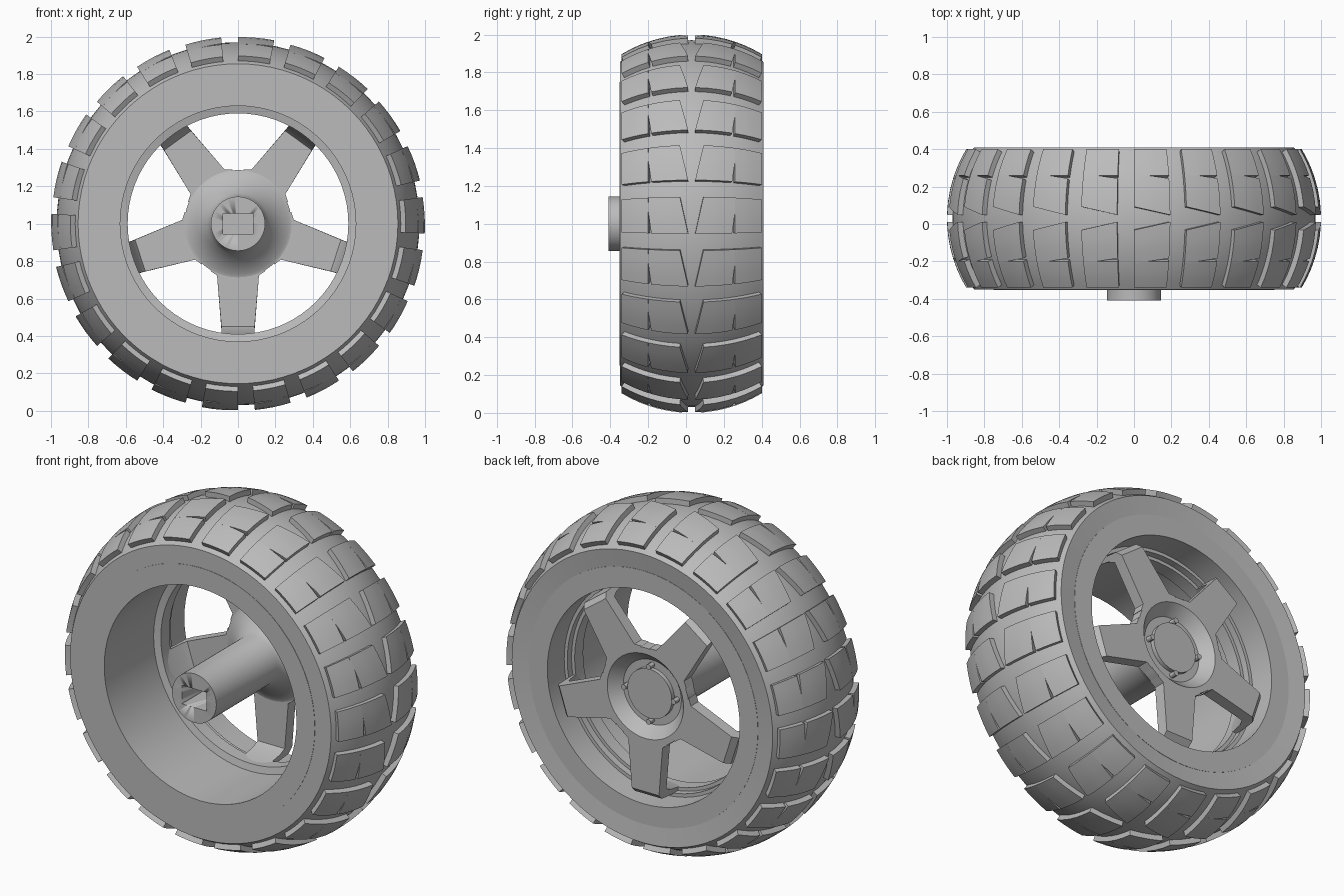
import bpy, bmesh
from math import sin, cos, asin, pi, radians, tau
from mathutils import Matrix, Vector

cube = bpy.data.objects.get("Cube")
if cube:
    bpy.data.objects.remove(cube, do_unlink=True)

grey = bpy.data.materials.new("plain grey")
grey.use_nodes = True
grey.diffuse_color = (0.5, 0.5, 0.5, 1)
grey.node_tree.nodes["Principled BSDF"].inputs["Base Color"].default_value = (0.5, 0.5, 0.5, 1)

MID_Y = 0.03        # middle plane of the tyre
CROWN_R = 0.685     # radius of the rounded tread section
CROWN_C = 0.285     # wheel radius at the centre of that section
BLOCKS = 22


def polar(r, angle, y):
    """Point around the axle."""
    return Vector((r * cos(angle), y, 1 + r * sin(angle)))


def crown(y, offset=0.0):
    """Radius and y on the rounded tread, pushed outward by offset."""
    phi = asin((y - MID_Y) / CROWN_R)
    return CROWN_C + (CROWN_R + offset) * cos(phi), MID_Y + (CROWN_R + offset) * sin(phi)


def finish(name, bm, angle=30):
    bmesh.ops.remove_doubles(bm, verts=bm.verts, dist=1e-5)
    bmesh.ops.recalc_face_normals(bm, faces=bm.faces)
    mesh = bpy.data.meshes.new(name)
    bm.to_mesh(mesh)
    bm.free()
    mesh.materials.append(grey)
    obj = bpy.data.objects.new(name, mesh)
    bpy.context.collection.objects.link(obj)
    bpy.ops.object.select_all(action="DESELECT")
    obj.select_set(True)
    bpy.context.view_layer.objects.active = obj
    bpy.ops.object.shade_smooth_by_angle(angle=radians(angle))
    return obj


def lathe(name, profile, segments, closed=True):
    """Turn a (radius, y) profile around the axle."""
    bm = bmesh.new()
    verts = [bm.verts.new((r, y, 1)) for r, y in profile]
    pairs = list(zip(verts, verts[1:] + verts[:1]))
    edges = [bm.edges.new(p) for p in (pairs if closed else pairs[:-1])]
    bmesh.ops.spin(bm, geom=verts + edges, cent=(0, 0, 1), axis=(0, 1, 0),
                   angle=tau, steps=segments, use_duplicate=False)
    return finish(name, bm)


# Tyre body: rounded crown with flat side walls
arc = [crown(MID_Y - 0.38 + 0.76 * i / 18) for i in range(19)]
lathe("tyre", [(0.74, -0.35)] + arc + [(0.74, 0.395)], 88)

# Rim: barrel with an inner ledge that carries the spokes
lathe("rim", [(0.75, -0.352), (0.63, -0.352), (0.63, 0.11), (0.59, 0.12), (0.59, 0.2),
              (0.61, 0.2), (0.61, 0.24), (0.63, 0.24), (0.63, 0.398), (0.75, 0.398)], 72)


# Tread blocks: lower edge and upper edge given as y ranges
def tread_row(name, low, high):
    bm = bmesh.new()
    for i in range(BLOCKS):
        middle = radians(2.6) + tau * i / BLOCKS
        grid = bmesh.ops.create_grid(bm, x_segments=4, y_segments=3, size=1)["verts"]
        faces = list({f for v in grid for f in v.link_faces})
        raised = bmesh.ops.extrude_face_region(bm, geom=faces, use_keep_orig=True)["geom"]
        top = [g for g in raised if isinstance(g, bmesh.types.BMVert)]
        for verts, offset in ((grid, -0.012), (top, 0.03)):
            for v in verts:
                u, s = v.co.x, (v.co.y + 1) / 2
                t = (u + 1) / 2
                start = low[0] + (high[0] - low[0]) * t
                end = low[1] + (high[1] - low[1]) * t
                r, y = crown(start + (end - start) * s, offset)
                v.co = polar(r, middle + u * 0.098, y)
    finish(name, bm)


def mirrored(span):
    return (2 * MID_Y - span[1], 2 * MID_Y - span[0])


for label, low, high in (("shoulder", (-0.325, -0.19), (-0.325, -0.19)),
                         ("centre", (-0.175, 0.012), (-0.2, -0.03))):
    tread_row(f"front_{label}_blocks", low, high)
    tread_row(f"back_{label}_blocks", mirrored(low), mirrored(high))

# Hub: axle sleeve flaring into a dished centre
hub = lathe("hub", [(0, -0.41), (0.145, -0.41), (0.145, 0.16), (0.165, 0.2), (0.205, 0.25),
                    (0.27, 0.305), (0.287, 0.31), (0.287, 0.38), (0.25, 0.38),
                    (0.19, 0.315), (0.145, 0.315), (0.145, 0.34), (0, 0.34)], 48, closed=False)

# Rectangular axle socket cut into the sleeve
bm = bmesh.new()
bmesh.ops.create_cube(bm, size=1, matrix=Matrix.Translation((0, -0.3, 1)) @ Matrix.Diagonal((0.16, 0.5, 0.11, 1)))
cutter = finish("socket_cutter", bm)
cutter.hide_render = True
cut = hub.modifiers.new("socket", "BOOLEAN")
cut.operation = "DIFFERENCE"
cut.solver = "EXACT"
cut.object = cutter
bpy.context.view_layer.objects.active = hub
bpy.ops.object.modifier_apply(modifier=cut.name)
bpy.data.objects.remove(cutter, do_unlink=True)

# Spokes: (back radius, back y, front radius, front y, half width) along each arm
stations = [(0.25, 0.38, 0.25, 0.31, 0.15), (0.277, 0.38, 0.277, 0.31, 0.112),
            (0.565, 0.38, 0.55, 0.31, 0.089), (0.595, 0.35, 0.57, 0.27, 0.088),
            (0.615, 0.14, 0.592, 0.14, 0.087)]
bm = bmesh.new()
for i in range(5):
    angle = pi / 2 + pi / 5 + tau * i / 5
    along, across = Vector((cos(angle), 0, sin(angle))), Vector((-sin(angle), 0, cos(angle)))
    loops = []
    for rb, yb, rf, yf, w in stations:
        corners = ((rb, yb, -w), (rb, yb, w), (rf, yf, w), (rf, yf, -w))
        loops.append([bm.verts.new(along * r + across * s + Vector((0, y, 1))) for r, y, s in corners])
    for a, b in zip(loops, loops[1:]):
        for k in range(4):
            n = (k + 1) % 4
            bm.faces.new((a[k], a[n], b[n], b[k]))
    bm.faces.new(loops[0])
    bm.faces.new(loops[-1])
finish("spokes", bm)

# Small bolts around the hub cap
bm = bmesh.new()
for i in range(4):
    place = Matrix.Translation(polar(0.163, tau * i / 4, 0.33)) @ Matrix.Rotation(pi / 2, 4, "X")
    bmesh.ops.create_cone(bm, cap_ends=True, segments=12, radius1=0.016, radius2=0.016, depth=0.045, matrix=place)
finish("hub_bolts", bm)
